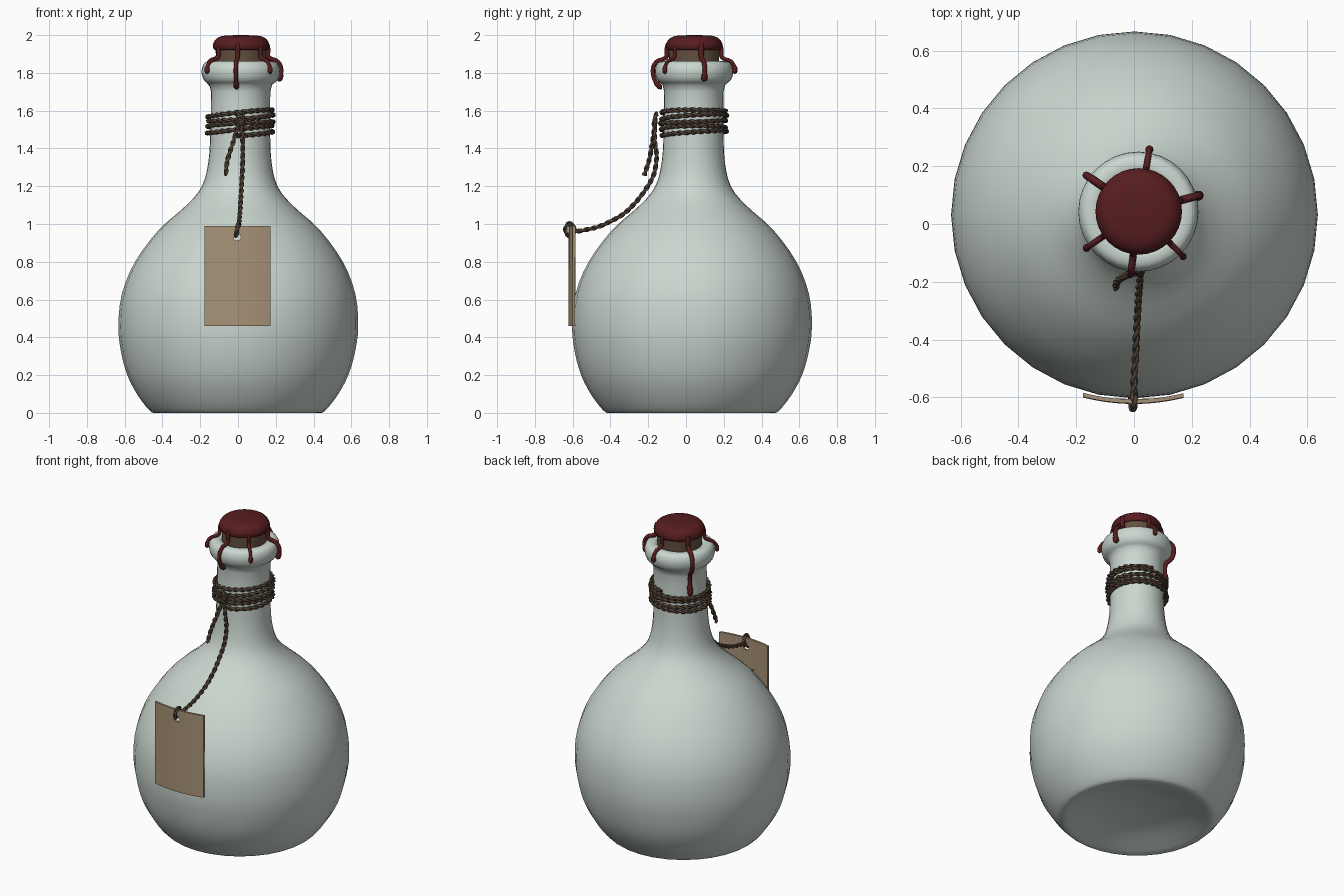
import bpy, bmesh, math
from mathutils import Vector

if "Cube" in bpy.data.objects:
    bpy.data.objects.remove(bpy.data.objects["Cube"])


def material(name, rgb):
    m = bpy.data.materials.new(name)
    m.diffuse_color = (*rgb, 1)
    m.use_nodes = True
    m.node_tree.nodes["Principled BSDF"].inputs["Base Color"].default_value = m.diffuse_color
    return m


GLASS = material("pale_glaze", (0.60, 0.68, 0.63))
WAX = material("red_wax", (0.095, 0.012, 0.014))
CORK = material("cork_brown", (0.13, 0.082, 0.05))
TWINE = material("twine_brown", (0.085, 0.055, 0.036))
PAPER = material("tan_paper", (0.39, 0.29, 0.185))
INK = material("dark_stain", (0.13, 0.09, 0.06))


def axis(z):
    """Centre of the slightly leaning bottle at height z."""
    return Vector((0.01 * z - 0.003, 0.028 + 0.008 * z, z))


def around(rho, deg, z):
    a = math.radians(deg)
    return axis(z) + Vector((rho * math.cos(a), rho * math.sin(a), 0))


def smooth_path(pts, n=8):
    """Catmull-Rom points through a few control points of any size."""
    p = [Vector(q) for q in pts]
    p = [2 * p[0] - p[1]] + p + [2 * p[-1] - p[-2]]
    out = []
    for i in range(1, len(p) - 2):
        a, b, c, d = p[i - 1:i + 3]
        for k in range(n):
            t = k / n
            out.append(0.5 * (2 * b + (c - a) * t + (2 * a - 5 * b + 4 * c - d) * t * t
                              + (3 * b - a - 3 * c + d) * t ** 3))
    return out + [p[-2]]


def finish(ob, mat, angle=40):
    ob.data.materials.clear()
    ob.data.materials.append(mat)
    bpy.ops.object.select_all(action='DESELECT')
    ob.select_set(True)
    bpy.context.view_layer.objects.active = ob
    bpy.ops.object.convert(target='MESH')
    ob = bpy.context.object
    bpy.ops.object.shade_smooth_by_angle(angle=math.radians(angle))
    return ob


def link(name, data):
    ob = bpy.data.objects.new(name, data)
    bpy.context.collection.objects.link(ob)
    return ob


def bm_object(name, bm):
    bmesh.ops.recalc_face_normals(bm, faces=bm.faces)
    me = bpy.data.meshes.new(name)
    bm.to_mesh(me)
    bm.free()
    return link(name, me)


def lathe(name, profile, mat, sides=32, angle=40):
    bm = bmesh.new()
    rings = [[bm.verts.new(around(max(r, 1e-4), 360 * i / sides, z)) for i in range(sides)]
             for r, z in profile]
    for a, b in zip(rings, rings[1:]):
        for i in range(sides):
            j = (i + 1) % sides
            bm.faces.new((a[i], a[j], b[j], b[i]))
    bmesh.ops.remove_doubles(bm, verts=bm.verts, dist=0.0005)
    return finish(bm_object(name, bm), mat, angle)


def tubes(name, paths, radius, mat, res=2):
    """Round tubes along lists of (point, thickness factor)."""
    cu = bpy.data.curves.new(name, 'CURVE')
    cu.dimensions = '3D'
    cu.bevel_depth = radius
    cu.bevel_resolution = res
    cu.use_fill_caps = True
    for path in paths:
        s = cu.splines.new('POLY')
        s.points.add(len(path) - 1)
        for sp, (co, f) in zip(s.points, path):
            sp.co = (*co, 1)
            sp.radius = f
    return finish(link(name, cu), mat, 60)


def twine(name, pts, r=0.0078, pitch=0.08, step=0.008):
    """Two strands twisted around a smooth path."""
    fine = smooth_path(pts, 12)
    path = [fine[0]]
    for p in fine[1:]:
        while (p - path[-1]).length >= step:
            path.append(path[-1] + (p - path[-1]).normalized() * step)
    strands = [[], []]
    side = Vector((0.31, 0.2, 0.9))
    for i, p in enumerate(path):
        t = (path[min(i + 1, len(path) - 1)] - path[max(i - 1, 0)]).normalized()
        side = (side - t * side.dot(t)).normalized()
        up = t.cross(side)
        for k in (0, 1):
            a = 2 * math.pi * i * step / pitch + k * math.pi
            strands[k].append((p + (side * math.cos(a) + up * math.sin(a)) * r * 0.75, 1))
    return tubes(name, strands, r, TWINE, 1)


# Bottle: punted base, round body, slim neck
body = smooth_path([(0, 0.075), (0.22, 0.055), (0.38, 0.012), (0.43, 0.0), (0.465, 0.012),
                    (0.53, 0.095), (0.585, 0.2), (0.62, 0.325), (0.635, 0.46), (0.618, 0.63),
                    (0.55, 0.8), (0.425, 0.97), (0.28, 1.1), (0.2, 1.2), (0.167, 1.33),
                    (0.158, 1.5), (0.157, 1.7)], 3)
# Rolled lip and throat
lip = smooth_path([(0.166, 1.737), (0.197, 1.765), (0.208, 1.81), (0.195, 1.85),
                   (0.165, 1.862), (0.138, 1.855), (0.13, 1.83), (0.13, 1.7)], 3)
lathe("bottle", body + lip, GLASS, 32, 60)

# Cork stopper and wax cap
lathe("cork", [(0, 1.72), (0.125, 1.72), (0.136, 1.95), (0, 1.95)], CORK)
lathe("wax_cap", smooth_path([(0, 2.0), (0.09, 1.997), (0.13, 1.982), (0.148, 1.955),
                              (0.148, 1.932), (0.138, 1.922), (0.12, 1.935)], 3), WAX, 32, 70)

# Wax drips over the lip: direction, points kept, size
run = [(0.138, 1.955), (0.146, 1.925), (0.146, 1.89), (0.163, 1.874), (0.196, 1.862),
       (0.217, 1.833), (0.219, 1.795), (0.206, 1.755), (0.172, 1.715), (0.168, 1.65),
       (0.174, 1.58)]
drips = []
for deg, keep, size in [(80, 7, 0.95), (15, 8, 1.15), (-45, 7, 0.85), (-97, 9, 1.0),
                        (215, 7, 0.9), (145, 11, 1.15)]:
    pts = smooth_path(run[:keep], 6)
    n = len(pts) - 1
    path = []
    for i, (r, z) in enumerate(pts):
        f = size * (1 - 0.2 * i / n)
        if n - i < 6:                       # rounded bead at the tip
            f = size * 1.25 * math.sqrt(max(0.02, 1 - ((i - n + 3) / 3.1) ** 2)) \
                if n - i < 3 else size * 1.15
        path.append((around(r, deg, z), f))
    drips.append(path)
tubes("wax_drips", drips, 0.0128, WAX, 3)

# Twine wound loosely around the neck, slightly tilted
coil = []
for i in range(126):
    t = i / 125
    a = math.radians(-95 + t * 360 * 4.5)
    z = 1.472 + 0.13 * t + 0.008 * math.cos(a) + 0.005 * math.sin(1.37 * a)
    coil.append(around(0.172 + 0.004 * math.sin(0.7 * a), math.degrees(a), z))
twine("neck_twine", coil)
twine("twine_knot", [(-0.012, -0.155, 1.585), (0.025, -0.162, 1.565), (0.02, -0.168, 1.53),
                     (-0.005, -0.168, 1.535), (0.0, -0.16, 1.57)])

# Long cord to the tag, short loose end, loop through the tag hole
twine("tag_cord", [(0.01, -0.162, 1.565), (0.024, -0.166, 1.45), (0.025, -0.156, 1.34),
                   (0.02, -0.19, 1.22), (0.012, -0.305, 1.075), (0.006, -0.435, 0.997),
                   (0, -0.55, 0.965), (0, -0.6, 0.963)])
twine("loose_end", [(0.015, -0.162, 1.56), (-0.02, -0.175, 1.45), (-0.055, -0.195, 1.34),
                    (-0.065, -0.222, 1.255)])
twine("tag_loop", [(-0.004 + 0.006 * math.sin(a), -0.615 + 0.024 * math.cos(a),
                    0.97 + 0.033 * math.sin(a))
                   for a in [i * math.pi / 6 for i in range(13)]], 0.0075)


# Curved paper tag
def tag_y(x, z):
    return -0.615 + 0.022 * (x / 0.175) ** 2 + 0.004 * (z - 0.72)


def sheet(name, x0, x1, z0, z1, thick, shift, mat, hole=None):
    bm = bmesh.new()
    nx, nz = 16, 8
    g = []
    for j in range(nz + 1):
        z = z0 + (z1 - z0) * j / nz
        row = []
        for i in range(nx + 1):
            x = x0 + (x1 - x0) * i / nx
            row.append([bm.verts.new((x, tag_y(x, z) + shift + s * thick / 2, z))
                        for s in (-1, 1)])
        g.append(row)
    for j in range(nz):
        for i in range(nx):
            q = (g[j][i], g[j][i + 1], g[j + 1][i + 1], g[j + 1][i])
            bm.faces.new([v[0] for v in q])
            bm.faces.new([v[1] for v in reversed(q)])
    rim = ([g[0][i] for i in range(nx)] + [g[j][nx] for j in range(nz)]
           + [g[nz][i] for i in range(nx, 0, -1)] + [g[j][0] for j in range(nz, 0, -1)])
    for a, b in zip(rim, rim[1:] + rim[:1]):
        bm.faces.new((a[0], a[1], b[1], b[0]))
    ob = bm_object(name, bm)
    if hole:
        mod = ob.modifiers.new("hole", 'BOOLEAN')
        mod.operation = 'DIFFERENCE'
        mod.solver = 'EXACT'
        mod.object = hole
    return finish(ob, mat, 30)


bpy.ops.mesh.primitive_cylinder_add(vertices=20, radius=0.02, depth=0.2,
                                    location=(-0.005, -0.61, 0.932),
                                    rotation=(math.pi / 2, 0, 0))
cutter = bpy.context.object
cutter.name = "hole_cutter"
cutter.hide_render = True
sheet("paper_tag", -0.177, 0.172, 0.46, 0.99, 0.014, 0, PAPER, cutter)
bpy.data.objects.remove(cutter)

# Dark patch on the back of the tag
sheet("tag_back_patch", -0.06, 0.05, 0.66, 0.8, 0.003, 0.0075, INK)
